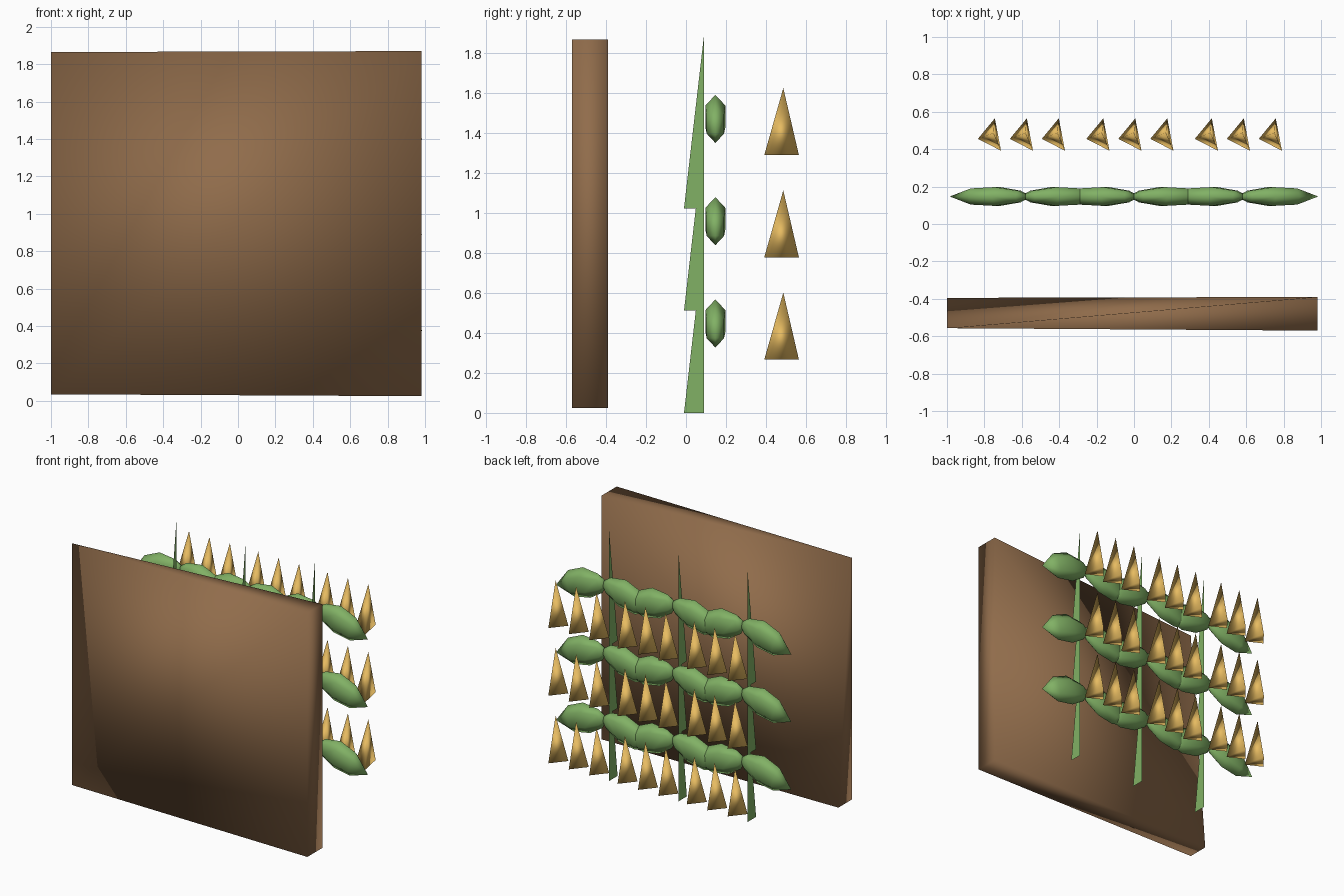
import bpy, bmesh, math

if "Cube" in bpy.data.objects:
    bpy.data.objects.remove(bpy.data.objects["Cube"])

def material(name, rgb):
    m = bpy.data.materials.new(name)
    m.diffuse_color = (*rgb, 1)
    m.use_nodes = True
    m.node_tree.nodes["Principled BSDF"].inputs["Base Color"].default_value = m.diffuse_color
    return m

BROWN = material("brown", (0.28, 0.15, 0.07))
GREEN = material("green", (0.22, 0.44, 0.13))
GOLD = material("gold", (0.80, 0.50, 0.12))

def make(name, verts, faces, mat, closed=True):
    me = bpy.data.meshes.new(name)
    me.from_pydata(verts, [], faces)
    me.materials.append(mat)
    if closed:  # outward normals, smooth shading
        bm = bmesh.new()
        bm.from_mesh(me)
        bmesh.ops.recalc_face_normals(bm, faces=bm.faces)
        bm.to_mesh(me)
        bm.free()
        for p in me.polygons:
            p.use_smooth = True
    ob = bpy.data.objects.new(name, me)
    bpy.context.collection.objects.link(ob)
    return ob

def leaf(name, x, y, z, side):
    # six-sided spindle drooping outward from the stem: (distance, height, radius)
    stations = [(0.035, 0.05, 0.62), (0.15, 0.025, 1.0), (0.28, -0.015, 0.86)]
    n = 6
    verts = [(x - side * 0.03, y, z + 0.065)]
    for d, up, r in stations:
        for i in range(n):
            a = math.tau * i / n
            verts.append((x + side * (d + 0.03 * r * math.cos(a)),
                          y + 0.058 * r * math.sin(a),
                          z + up + 0.108 * r * math.cos(a)))
    end = len(verts)
    verts.append((x + side * 0.405, y, z - 0.06))
    faces = []
    last = 1 + (len(stations) - 1) * n
    for i in range(n):
        j = (i + 1) % n
        faces.append((0, 1 + i, 1 + j))
        for b in range(1, last, n):
            faces.append((b + i, b + n + i, b + n + j, b + j))
        faces.append((last + i, end, last + j))
    make(name, verts, faces, GREEN)

# upright soil slab, its back upper left corner cut away on a long diagonal
slab = [(-1, -0.557, 0.035), (0.98, -0.57, 0.025), (0.98, -0.39, 0.025), (-1, -0.395, 0.035),
        (-1, -0.557, 1.865), (0.98, -0.57, 1.87), (0.98, -0.39, 1.87)]
make("soil_slab", slab, [(0, 1, 2, 3), (0, 1, 5, 4), (1, 2, 6, 5),
                         (4, 5, 6), (0, 3, 4), (3, 2, 6), (3, 6, 4)], BROWN)

# three by three grid of plants
for row in range(3):
    dz = 0.512 * row
    for col in (-1, 0, 1):
        x = 0.58 * col
        tag = f"{row}_{col + 1}"
        # flat blade stem
        make("stem_" + tag, [(x, -0.01, dz), (x, 0.09, dz + 0.866), (x, 0.09, dz)],
             [(0, 1, 2)], GREEN, closed=False)
        # pair of drooping leaves
        for side, word in ((-1, "left"), (1, "right")):
            leaf(f"leaf_{tag}_{word}", x, 0.147, dz + 0.435, side)
        # three grain spikes, three-sided pyramids
        for k in (-1, 0, 1):
            gx, gz = x + 0.171 * k, dz + 0.267
            make(f"grain_{tag}_{k + 1}",
                 [(gx - 0.084, 0.455, gz), (gx + 0.007, 0.565, gz),
                  (gx + 0.04, 0.392, gz), (gx, 0.487, gz + 0.335)],
                 [(0, 1, 2), (0, 1, 3), (1, 2, 3), (2, 0, 3)], GOLD)
